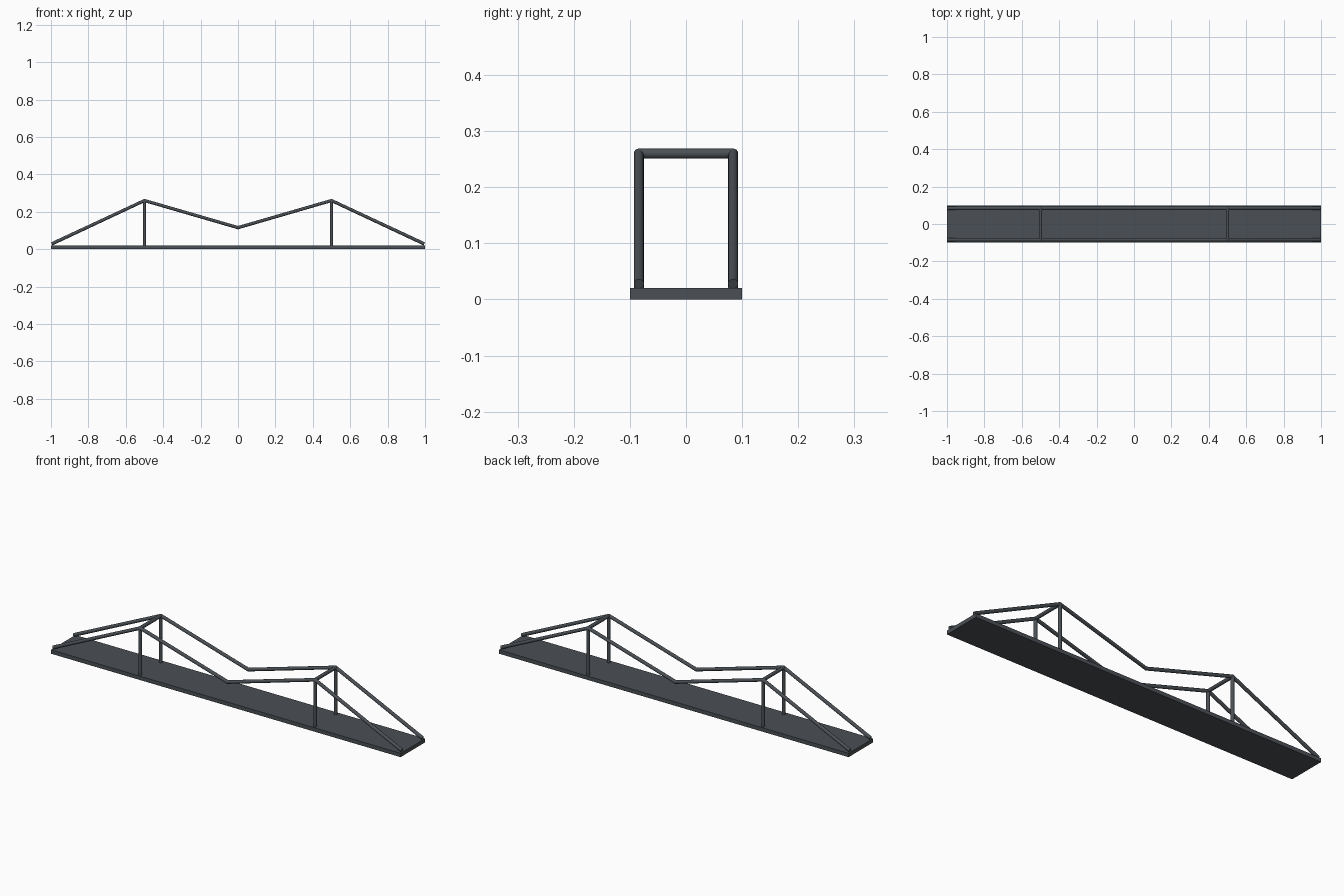
import bpy
from mathutils import Vector

if "Cube" in bpy.data.objects:
    bpy.data.objects.remove(bpy.data.objects["Cube"])

R = 0.009          # bar radius
SIDE = 0.084       # side offset of both trusses
PEAK = 0.26        # height of the tower tops

mat = bpy.data.materials.new("dark_steel")
mat.diffuse_color = (0.07, 0.08, 0.09, 1)
mat.use_nodes = True
mat.node_tree.nodes["Principled BSDF"].inputs["Base Color"].default_value = mat.diffuse_color


def finish(obj, name):
    obj.name = name
    obj.data.materials.append(mat)


def bar(name, a, b):
    a, b = Vector(a), Vector(b)
    d = b - a
    bpy.ops.mesh.primitive_cylinder_add(vertices=16, radius=R, depth=d.length, location=(a + b) / 2)
    obj = bpy.context.object
    obj.rotation_euler = d.to_track_quat('Z', 'Y').to_euler()
    bpy.ops.object.shade_smooth_by_angle()
    finish(obj, name)


def bent_bar(name, points):
    curve = bpy.data.curves.new(name, 'CURVE')
    curve.dimensions = '3D'
    curve.bevel_depth = R
    curve.bevel_resolution = 6
    curve.use_fill_caps = True
    spline = curve.splines.new('POLY')
    spline.points.add(len(points) - 1)
    for p, co in zip(spline.points, points):
        p.co = (*co, 1)
    obj = bpy.data.objects.new(name, curve)
    bpy.context.collection.objects.link(obj)
    bpy.context.view_layer.objects.active = obj
    bpy.ops.object.select_all(action='DESELECT')
    obj.select_set(True)
    bpy.ops.object.convert(target='MESH')
    obj = bpy.context.object
    bpy.ops.object.shade_smooth_by_angle()
    finish(obj, name)


# Deck
bpy.ops.mesh.primitive_cube_add(size=1, location=(0, 0, 0.01))
deck = bpy.context.object
deck.scale = (2, 0.2, 0.02)
finish(deck, "deck")

# Sloping stays and posts on each side
for side, y in (("front", -SIDE), ("back", SIDE)):
    bent_bar(side + "_stay", [(-0.996, y, 0.028), (-0.5, y, PEAK), (0, y, 0.115),
                              (0.5, y, PEAK), (0.996, y, 0.028)])
    for end, x in (("left", -0.5), ("right", 0.5)):
        bar(f"{side}_{end}_post", (x, y, 0.01), (x, y, PEAK))

# Cross bars joining the tower tops
for end, x in (("left", -0.5), ("right", 0.5)):
    bar(end + "_cross_bar", (x, -SIDE, PEAK), (x, SIDE, PEAK))
